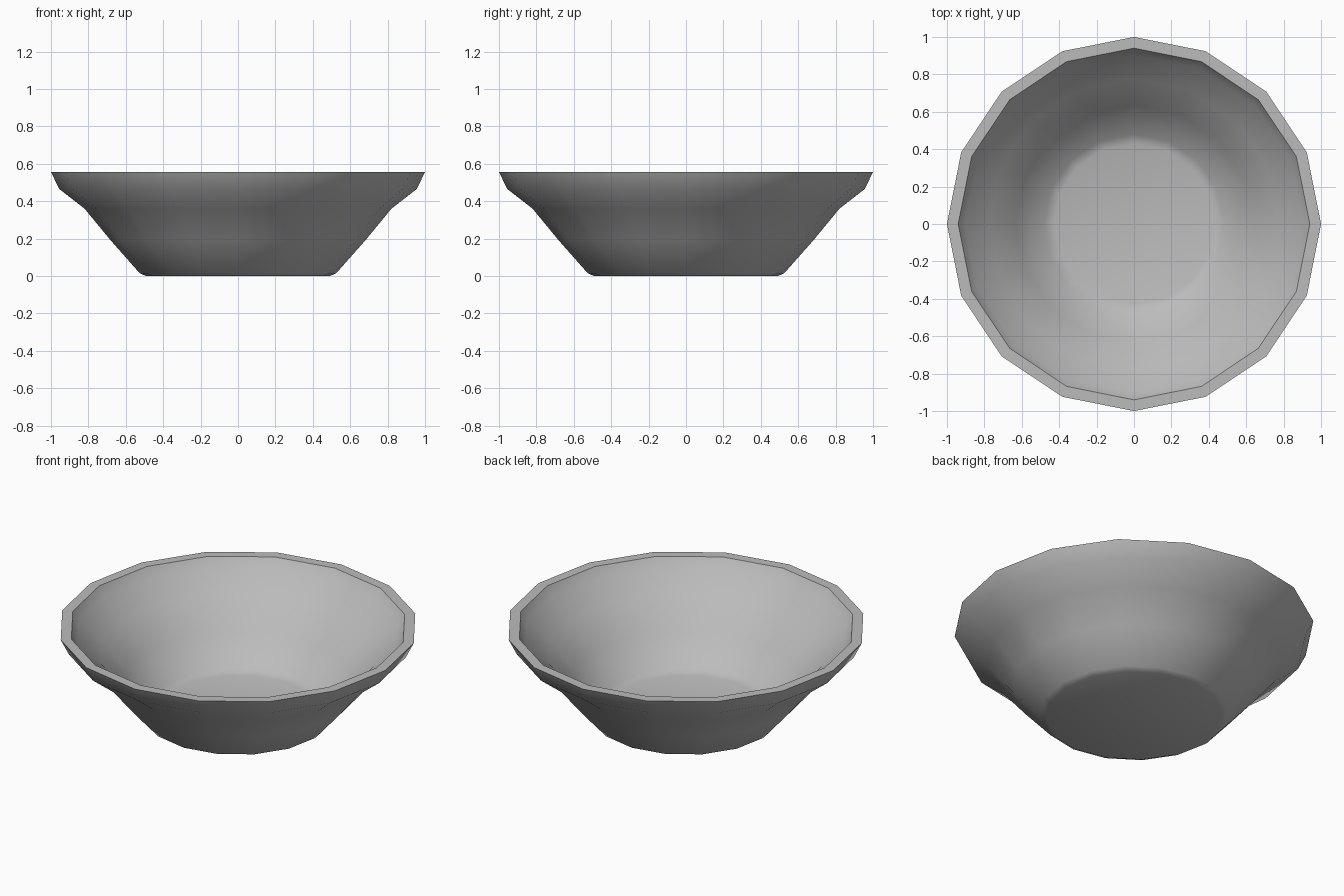
import bpy, bmesh, math

cube = bpy.data.objects.get("Cube")
if cube:
    bpy.data.objects.remove(cube, do_unlink=True)

SIDES = 16

# Plain grey material
grey = bpy.data.materials.new("light_grey")
grey.use_nodes = True
colour = (0.5, 0.5, 0.5, 1)
grey.diffuse_color = colour
grey.node_tree.nodes["Principled BSDF"].inputs["Base Color"].default_value = colour

# Radius and height, from base up the outside, over the rim, down to the floor
profile = [(0.49, 0), (0.525, 0.015), (0.68, 0.19), (0.82, 0.36), (0.955, 0.465),
           (1, 0.556), (0.94, 0.556), (0.905, 0.5), (0.775, 0.395),
           (0.635, 0.235), (0.48, 0.075), (0.43, 0.06)]

# Bowl: lathe the profile and close the base and floor
bm = bmesh.new()
rings = []
for radius, height in profile:
    angles = [2 * math.pi * i / SIDES for i in range(SIDES)]
    rings.append([bm.verts.new((radius * math.cos(a), radius * math.sin(a), height))
                  for a in angles])
for low, high in zip(rings, rings[1:]):
    for i in range(SIDES):
        j = (i + 1) % SIDES
        bm.faces.new((low[i], low[j], high[j], high[i]))
bm.faces.new(rings[0][::-1])
bm.faces.new(rings[-1])
bmesh.ops.recalc_face_normals(bm, faces=bm.faces)

mesh = bpy.data.meshes.new("bowl")
bm.to_mesh(mesh)
bm.free()
mesh.materials.append(grey)
bowl = bpy.data.objects.new("bowl", mesh)
bpy.context.collection.objects.link(bowl)

# Smooth walls with crisp rim edges
bpy.ops.object.select_all(action="DESELECT")
bowl.select_set(True)
bpy.context.view_layer.objects.active = bowl
bpy.ops.object.shade_smooth_by_angle(angle=math.radians(40))
